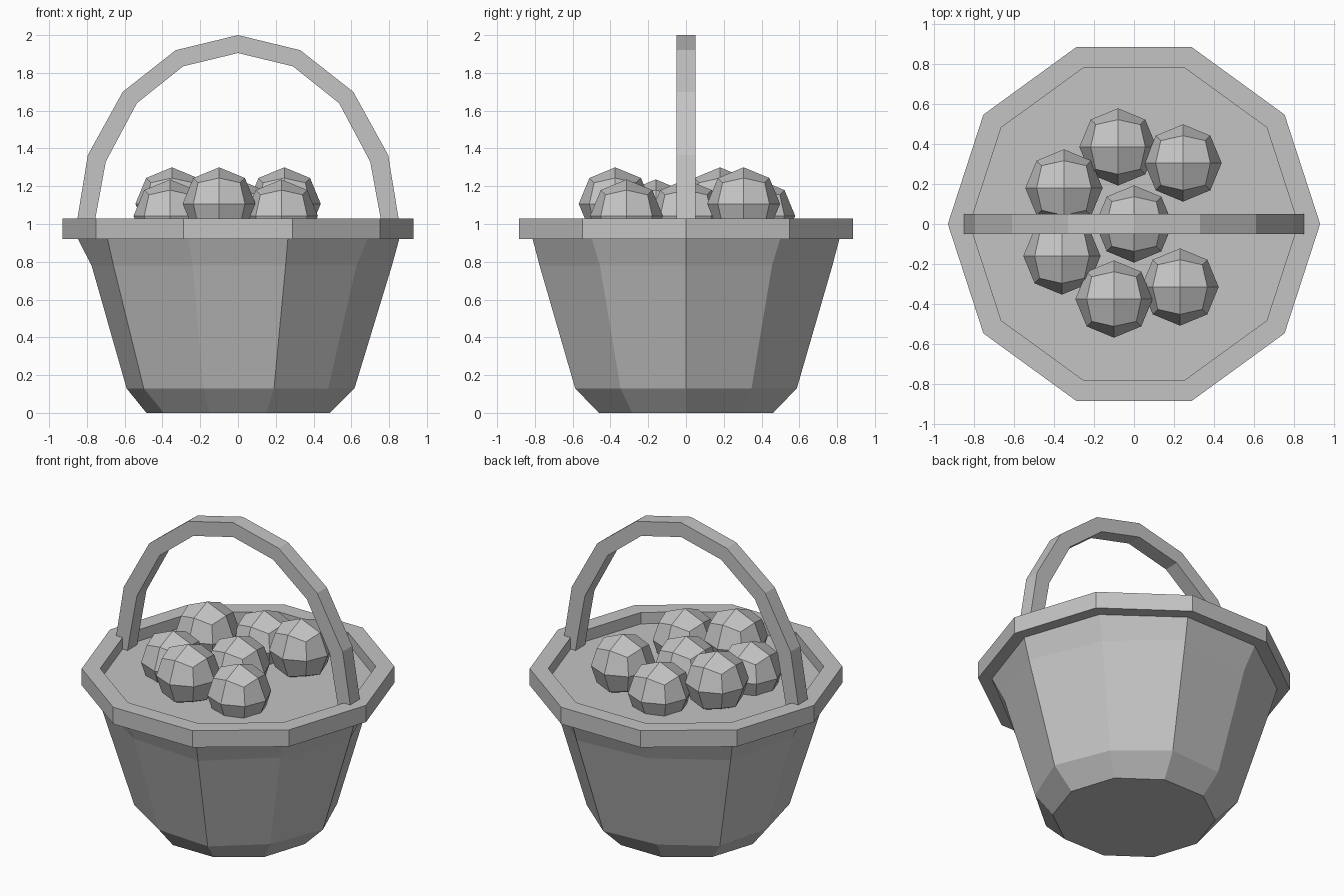
import bpy, bmesh, math
from mathutils import Vector

if "Cube" in bpy.data.objects:
    bpy.data.objects.remove(bpy.data.objects["Cube"])

SIDES = 10

grey = bpy.data.materials.new("plain_grey")
grey.use_nodes = True
grey.diffuse_color = (0.55, 0.55, 0.55, 1)
grey.node_tree.nodes["Principled BSDF"].inputs["Base Color"].default_value = grey.diffuse_color


def finish(bm, name):
    bmesh.ops.recalc_face_normals(bm, faces=bm.faces)
    mesh = bpy.data.meshes.new(name)
    bm.to_mesh(mesh)
    bm.free()
    mesh.materials.append(grey)
    obj = bpy.data.objects.new(name, mesh)
    bpy.context.collection.objects.link(obj)
    return obj


def bridge(bm, a, b):
    n = len(a)
    for i in range(n):
        j = (i + 1) % n
        bm.faces.new((a[i], a[j], b[j], b[i]))


def loft(name, profile, closed=False):
    """Stack ten-sided rings given as (even corner radius, odd corner radius, z)."""
    bm = bmesh.new()
    rings = []
    for even, odd, z in profile:
        ring = []
        for i in range(SIDES):
            r = odd if i % 2 else even
            a = math.tau * i / SIDES
            ring.append(bm.verts.new((r * math.cos(a), r * math.sin(a), z)))
        rings.append(ring)
    for a, b in zip(rings, rings[1:]):
        bridge(bm, a, b)
    if closed:
        bridge(bm, rings[-1], rings[0])
    else:
        bm.faces.new(rings[0])
        bm.faces.new(rings[-1])
    return finish(bm, name)


# Tapered bucket body, with every other corner slightly pulled in
loft("basket_body", [(0.485, 0.485, 0), (0.617, 0.59, 0.13),
                     (0.815, 0.775, 0.78), (0.855, 0.85, 0.925)])

# Hollow rim and the flat filling inside it
loft("basket_rim", [(0.93, 0.93, 0.92), (0.93, 0.93, 1.03),
                    (0.82, 0.82, 1.03), (0.82, 0.82, 0.92)], closed=True)
loft("basket_filling", [(0.822, 0.822, 0.93), (0.822, 0.822, 0.955)])

# Arched handle: outer and inner half profiles, mirrored across x
outer = [(0.86, 0.94), (0.85, 1.03), (0.795, 1.365), (0.61, 1.70), (0.33, 1.92), (0, 2.0)]
inner = [(0.77, 0.94), (0.755, 1.03), (0.70, 1.33), (0.535, 1.64), (0.29, 1.835), (0, 1.905)]


def mirrored(half):
    return half + [(-x, z) for x, z in reversed(half[:-1])]


bm = bmesh.new()
sections = []
for (ox, oz), (ix, iz) in zip(mirrored(outer), mirrored(inner)):
    sections.append([bm.verts.new(p) for p in (
        (ox, -0.05, oz), (ox, 0.05, oz), (ix, 0.05, iz), (ix, -0.05, iz))])
for a, b in zip(sections, sections[1:]):
    bridge(bm, a, b)
bm.faces.new(sections[0])
bm.faces.new(sections[-1])
finish(bm, "handle")


# Faceted round fruits: cubes split once and pushed out to a sphere
def fruit(name, centre, radius=0.193):
    bm = bmesh.new()
    bmesh.ops.create_cube(bm, size=1)
    bmesh.ops.subdivide_edges(bm, edges=bm.edges[:], cuts=1, use_grid_fill=True)
    for v in bm.verts:
        v.co = v.co.normalized() * radius + Vector(centre)
    finish(bm, name)


HIGH, LOW = 1.107, 1.043
fruits = [(-0.08, 0.385, LOW), (0.245, 0.305, HIGH), (-0.35, 0.18, HIGH), (0, 0, LOW),
          (-0.36, -0.16, LOW), (-0.10, -0.375, HIGH), (0.23, -0.315, LOW)]
for i, centre in enumerate(fruits):
    fruit(f"fruit_{i + 1}", centre)
